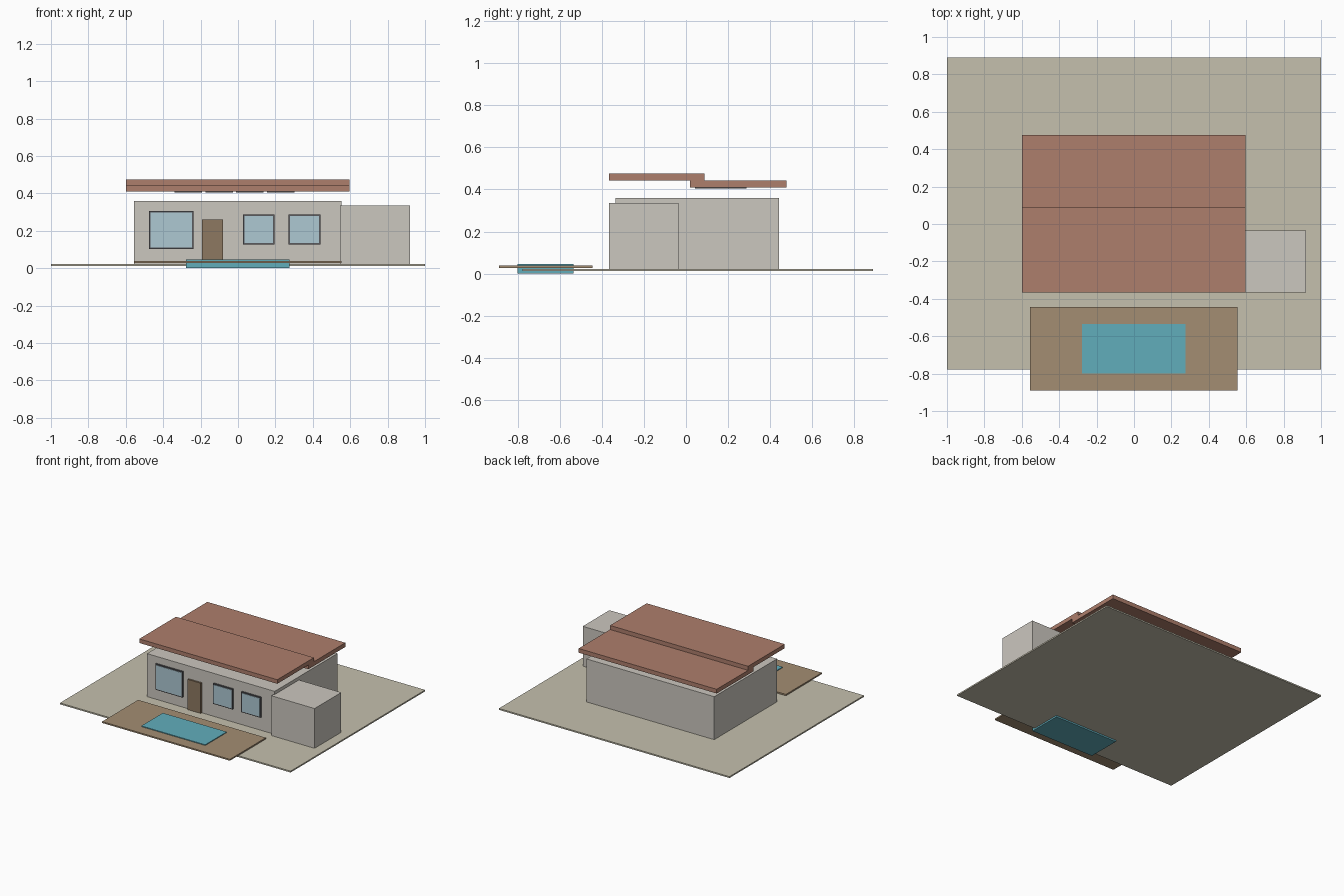
import bpy

if "Cube" in bpy.data.objects:
    bpy.data.objects.remove(bpy.data.objects["Cube"])


def material(name, rgb):
    m = bpy.data.materials.new(name)
    m.diffuse_color = (*rgb, 1)
    m.use_nodes = True
    m.node_tree.nodes["Principled BSDF"].inputs["Base Color"].default_value = m.diffuse_color
    return m


lawn = material("lawn", (0.56, 0.53, 0.42))
wall = material("wall", (0.60, 0.57, 0.52))
tile = material("tile", (0.42, 0.21, 0.15))
wood = material("wood", (0.37, 0.27, 0.17))
door_wood = material("door_wood", (0.27, 0.19, 0.12))
water = material("water", (0.12, 0.42, 0.50))
glass = material("glass", (0.42, 0.58, 0.65))
dark = material("dark", (0.10, 0.10, 0.11))


def box(name, x, y, z, mat):
    """Box from (min, max) ranges."""
    bpy.ops.mesh.primitive_cube_add(size=1, location=[sum(r) / 2 for r in (x, y, z)])
    ob = bpy.context.object
    ob.name = name
    ob.scale = [r[1] - r[0] for r in (x, y, z)]
    bpy.ops.object.transform_apply(location=False, rotation=False, scale=True)
    ob.data.materials.append(mat)
    return ob


# Plot, deck and pool
box("ground_slab", (-1, 1), (-0.777, 0.89), (0.012, 0.023), lawn)
box("pool_deck", (-0.555, 0.553), (-0.89, -0.445), (0.028, 0.039), wood)
box("pool_water", (-0.278, 0.276), (-0.80, -0.534), (0.0, 0.045), water)

# House body and side garage
box("house_body", (-0.555, 0.553), (-0.335, 0.443), (0.023, 0.36), wall)
box("garage", (0.545, 0.92), (-0.365, -0.035), (0.023, 0.335), wall)

# Two staggered flat roof slabs
box("front_roof", (-0.6, 0.597), (-0.366, 0.088), (0.443, 0.475), tile)
box("back_roof", (-0.6, 0.597), (0.02, 0.477), (0.41, 0.443), tile)

# Row of thin panels set into the underside of the back roof
for i in range(4):
    x0 = -0.34 + i * 0.165
    box(f"roof_panel_{i + 1}", (x0, x0 + 0.147), (0.043, 0.288), (0.405, 0.414), dark)

# Front door
box("front_door", (-0.193, -0.079), (-0.349, -0.33), (0.023, 0.26), door_wood)

# Front windows: dark frame with a pane set just proud of it
windows = [(-0.475, -0.239, 0.103, 0.306),
           (0.026, 0.196, 0.126, 0.286),
           (0.27, 0.44, 0.126, 0.286)]
b = 0.008
for i, (x0, x1, z0, z1) in enumerate(windows, 1):
    box(f"window_frame_{i}", (x0, x1), (-0.346, -0.33), (z0, z1), dark)
    box(f"window_pane_{i}", (x0 + b, x1 - b), (-0.349, -0.34), (z0 + b, z1 - b), glass)
